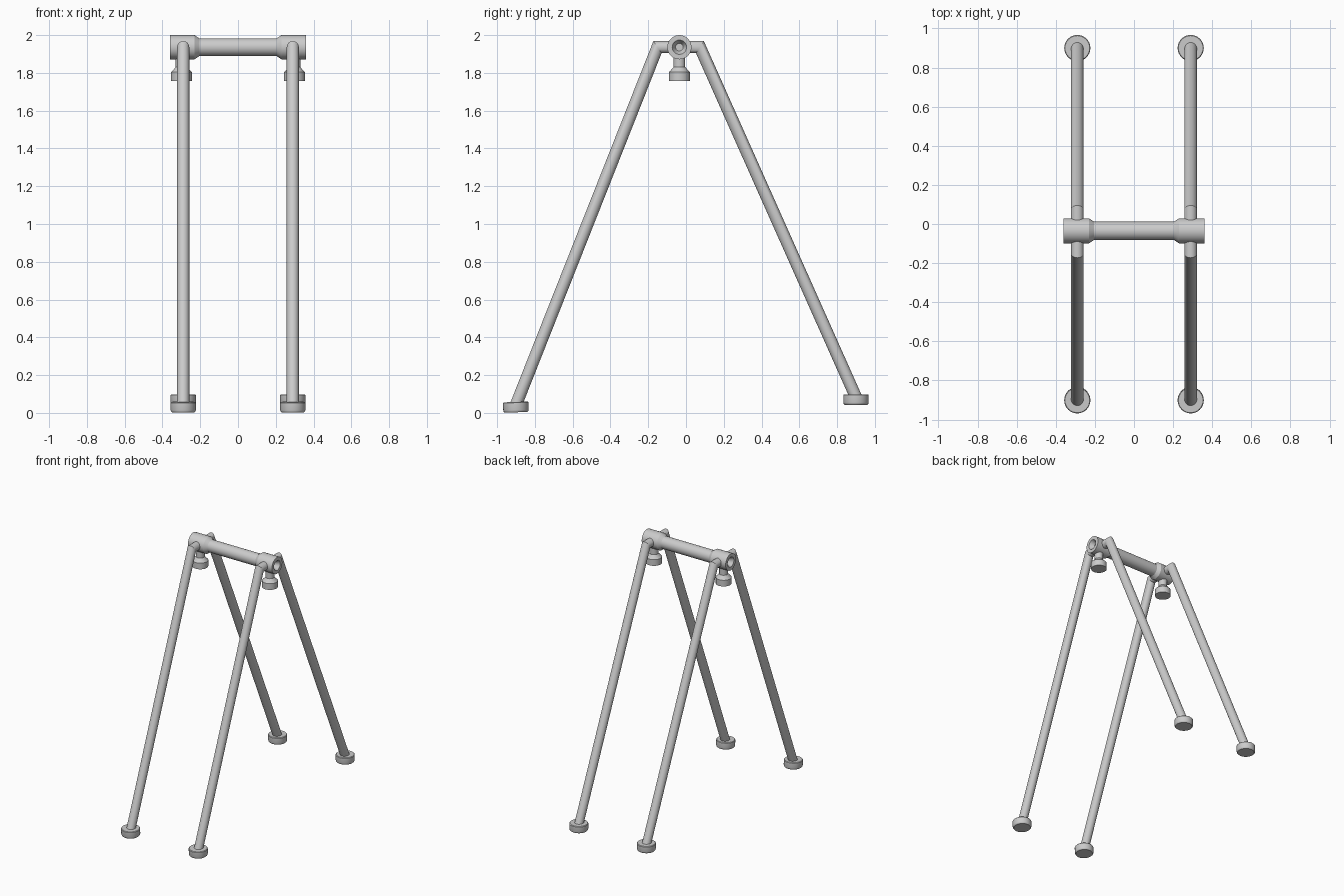
import bpy, bmesh
from math import cos, sin, pi, radians
from mathutils import Matrix, Vector

cube = bpy.data.objects.get("Cube")
if cube:
    bpy.data.objects.remove(cube, do_unlink=True)

SIDES = 32
AXIS_Y, AXIS_Z = -0.035, 1.936
LEG_X = 0.29
LEG_R = 0.032


def tube_from_rings(name, rings):
    """Skin a list of point rings, cap both ends and shade by angle."""
    bm = bmesh.new()
    loops = [[bm.verts.new(p) for p in ring] for ring in rings]
    for a, b in zip(loops, loops[1:]):
        for i in range(SIDES):
            j = (i + 1) % SIDES
            bm.faces.new((a[i], a[j], b[j], b[i]))
    bm.faces.new(loops[0])
    bm.faces.new(loops[-1])
    bmesh.ops.recalc_face_normals(bm, faces=bm.faces)
    mesh = bpy.data.meshes.new(name)
    bm.to_mesh(mesh)
    bm.free()
    obj = bpy.data.objects.new(name, mesh)
    bpy.context.collection.objects.link(obj)
    bpy.ops.object.select_all(action='DESELECT')
    obj.select_set(True)
    bpy.context.view_layer.objects.active = obj
    bpy.ops.object.shade_smooth_by_angle(angle=radians(30))
    return obj


def lathe(name, profile, location, rotation=None):
    """Revolve (radius, height) pairs about local z, then place the part."""
    place = Matrix.Translation(location) @ (rotation or Matrix())
    rings = []
    for r, h in profile:
        rings.append([place @ Vector((r * cos(2 * pi * i / SIDES),
                                      r * sin(2 * pi * i / SIDES), h))
                      for i in range(SIDES)])
    return tube_from_rings(name, rings)


def bent_pipe(name, x, path, radius):
    """Round pipe along a path in the yz plane with mitred corners."""
    pts = [Vector((0, y, z)) for y, z in path]
    rings = []
    for k, p in enumerate(pts):
        d_in = (p - pts[max(k - 1, 0)]).normalized()
        d_out = (pts[min(k + 1, len(pts) - 1)] - p).normalized()
        tangent = (d_in + d_out).normalized()
        normal = Vector((0, -tangent.z, tangent.y))
        stretch = 1 / max(tangent.dot(d_in), tangent.dot(d_out))
        rings.append([Vector((x, 0, 0)) + p
                      + Vector((radius * cos(2 * pi * i / SIDES), 0, 0))
                      + normal * (radius * stretch * sin(2 * pi * i / SIDES))
                      for i in range(SIDES)])
    return tube_from_rings(name, rings)


# Crossbar with thicker end collars and dished sockets
half = [(0.047, 0.205), (0.064, 0.23), (0.064, 0.36), (0.038, 0.36), (0.02, 0.325)]
profile = [(r, -h) for r, h in reversed(half)] + half
lathe("crossbar", profile, (0, AXIS_Y, AXIS_Z), Matrix.Rotation(pi / 2, 4, 'Y'))

foot_profile = [(0.06, 0), (0.065, 0.005), (0.067, 0.012), (0.067, 0.051), (0.063, 0.055)]
knob_profile = [(0.056, 0), (0.056, 0.048), (0.047, 0.056), (0.042, 0.062),
                (0.031, 0.075), (0.031, 0.15)]

for side, x in (("left", LEG_X), ("right", -LEG_X)):
    # Legs bend out of the collar and run down to the feet
    for end, bend_y, foot_y, foot_z, tilt in (("front", -0.151, -0.9, 0.003, 2),
                                              ("back", 0.074, 0.9, 0.043, 0)):
        bent_pipe(f"{end}_{side}_leg", x,
                  [(AXIS_Y, AXIS_Z), (bend_y, AXIS_Z), (foot_y, foot_z + 0.04)], LEG_R)
        lathe(f"{end}_{side}_foot", foot_profile, (x, foot_y, foot_z),
              Matrix.Rotation(radians(tilt), 4, 'X'))

    # Knob hanging below each collar
    lathe(f"{side}_knob", knob_profile, (x * 1.03, AXIS_Y, 1.756))
